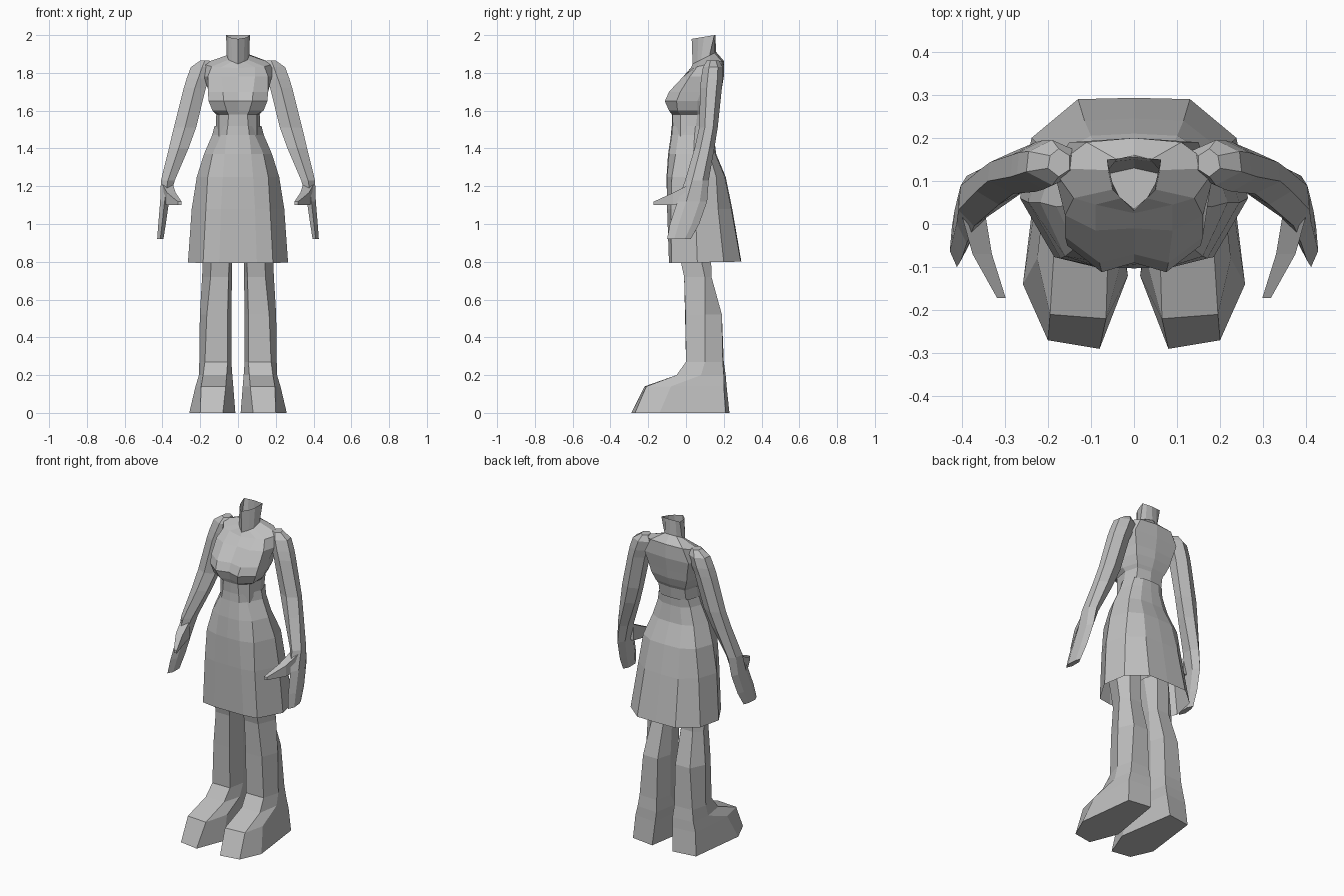
import bpy, bmesh

grey = bpy.data.materials.new("plain grey")
grey.diffuse_color = (0.52, 0.52, 0.52, 1)


def loft(name, rings, cap_start=False, cap_end=False, mirrored=False):
    """Skin a list of closed 3D rings with flat quads."""
    bm = bmesh.new()
    rows = [[bm.verts.new(p) for p in ring] for ring in rings]
    n = len(rows[0])
    for a, b in zip(rows, rows[1:]):
        for i in range(n):
            j = (i + 1) % n
            bm.faces.new((a[i], a[j], b[j], b[i]))
    if cap_start:
        bm.faces.new(rows[0][::-1])
    if cap_end:
        bm.faces.new(rows[-1])
    bmesh.ops.recalc_face_normals(bm, faces=bm.faces)
    mesh = bpy.data.meshes.new(name)
    bm.to_mesh(mesh)
    bm.free()
    mesh.materials.append(grey)
    obj = bpy.data.objects.new(name, mesh)
    bpy.context.collection.objects.link(obj)
    if mirrored:
        obj.modifiers.new("other side", 'MIRROR')
    return obj


def symmetric(z, half, slope=0.0):
    """Full ring from the half running front centre to back centre."""
    full = half + [(-x, y) for x, y in half[-2:0:-1]]
    return [(x, y, z + slope * y) for x, y in full]


def flat(z, pts):
    return [(x, y, z) for x, y in pts]


def oval(z, xi, xo, yf, yb):
    """Six-sided limb section between inner/outer x and front/back y."""
    xm, d = (xi + xo) / 2, yb - yf
    return [(xm, yf, z), (xo, yf + .3 * d, z), (xo - .005, yf + .75 * d, z),
            (xm, yb, z), (xi, yf + .75 * d, z), (xi, yf + .25 * d, z)]


# Torso with bust, shoulders and open neck
loft("torso", [
    symmetric(1.42, [(0, -.07), (.06, -.065), (.10, -.03), (.12, .04), (.09, .11), (0, .13)]),
    symmetric(1.58, [(0, -.075), (.05, -.072), (.1, -.03), (.115, .06), (.09, .14), (0, .15)]),
    symmetric(1.60, [(0, -.075), (.06, -.09), (.135, -.045), (.13, .06), (.10, .15), (0, .16)]),
    symmetric(1.65, [(0, -.09), (.075, -.112), (.155, -.05), (.15, .06), (.12, .165), (0, .18)]),
    symmetric(1.70, [(0, -.07), (.08, -.09), (.16, -.03), (.155, .08), (.13, .175), (0, .187)]),
    symmetric(1.78, [(0, -.01), (.09, -.015), (.16, .02), (.18, .1), (.15, .19), (0, .2)]),
    symmetric(1.82, [(0, .025), (.09, .045), (.14, .06), (.19, .13), (.11, .19), (0, .2)], .22),
    symmetric(1.83, [(0, .035), (.03, .06), (.05, .08), (.06, .125), (.04, .15), (0, .16)], .5),
    symmetric(1.975, [(0, .03), (.035, .065), (.05, .095), (.063, .15), (.035, .152), (0, .155)], .165),
], cap_start=True)

# Flared open skirt
loft("skirt", [
    symmetric(.795, [(0, -.09), (.1, -.09), (.185, -.077), (.265, .06), (.238, .2), (.13, .29), (0, .293)], .02),
    symmetric(1.08, [(0, -.1), (.09, -.1), (.17, -.08), (.245, .05), (.205, .17), (.115, .24), (0, .245)]),
    symmetric(1.25, [(0, -.103), (.08, -.1), (.16, -.075), (.218, .05), (.18, .16), (.1, .205), (0, .21)]),
    symmetric(1.37, [(0, -.095), (.07, -.09), (.135, -.055), (.18, .04), (.14, .125), (.08, .155), (0, .16)]),
    symmetric(1.47, [(0, -.08), (.06, -.075), (.09, -.04), (.137, .045), (.11, .115), (.06, .143), (0, .147)]),
    symmetric(1.52, [(0, -.076), (.055, -.072), (.09, -.035), (.124, .05), (.1, .125), (.055, .146), (0, .15)]),
])

# Legs with wedge-shaped feet
loft("leg", [
    flat(0, [(.08, -.29), (.2, -.27), (.258, -.14), (.215, .21), (.07, .23), (.014, -.12)]),
    flat(.14, [(.065, -.22), (.195, -.21), (.225, -.08), (.205, .2), (.06, .215), (.025, -.07)]),
    flat(.2, [(.06, -.05), (.185, -.05), (.207, .08), (.19, .2), (.055, .21), (.03, .06)]),
    flat(.27, [(.055, 0), (.175, 0), (.205, .1), (.18, .195), (.06, .2), (.035, .1)]),
    flat(.52, [(.055, -.005), (.165, -.003), (.202, .1), (.16, .19), (.06, .19), (.035, .1)]),
    flat(.72, [(.05, -.01), (.145, -.01), (.19, .1), (.14, .135), (.06, .135), (.032, .09)]),
    flat(.95, [(.04, -.06), (.14, -.06), (.18, .05), (.14, .13), (.06, .13), (.03, .05)]),
], True, True, True)

# Arms down to the flat hands
loft("arm", [oval(*r) for r in (
    (1.865, .15, .20, .11, .175),
    (1.83, .13, .25, .09, .195),
    (1.77, .15, .272, .08, .195),
    (1.72, .17, .287, .075, .19),
    (1.51, .222, .34, .07, .168),
    (1.40, .262, .366, .045, .15),
    (1.23, .335, .408, -.005, .12),
    (1.12, .365, .412, -.045, .112),
    (1.00, .382, .422, -.085, .07),
    (.92, .395, .428, -.1, .025))], True, True, True)

# Thumbs pointing forward and inward
loft("thumb", [[(x0, y, z0), (x1, y, z0), (x1, y, z1), (x0, y, z1)]
               for y, x0, x1, z0, z1 in ((.02, .345, .40, 1.11, 1.21),
                                         (-.07, .33, .375, 1.1, 1.165),
                                         (-.172, .298, .318, 1.1, 1.118))], True, True, True)
